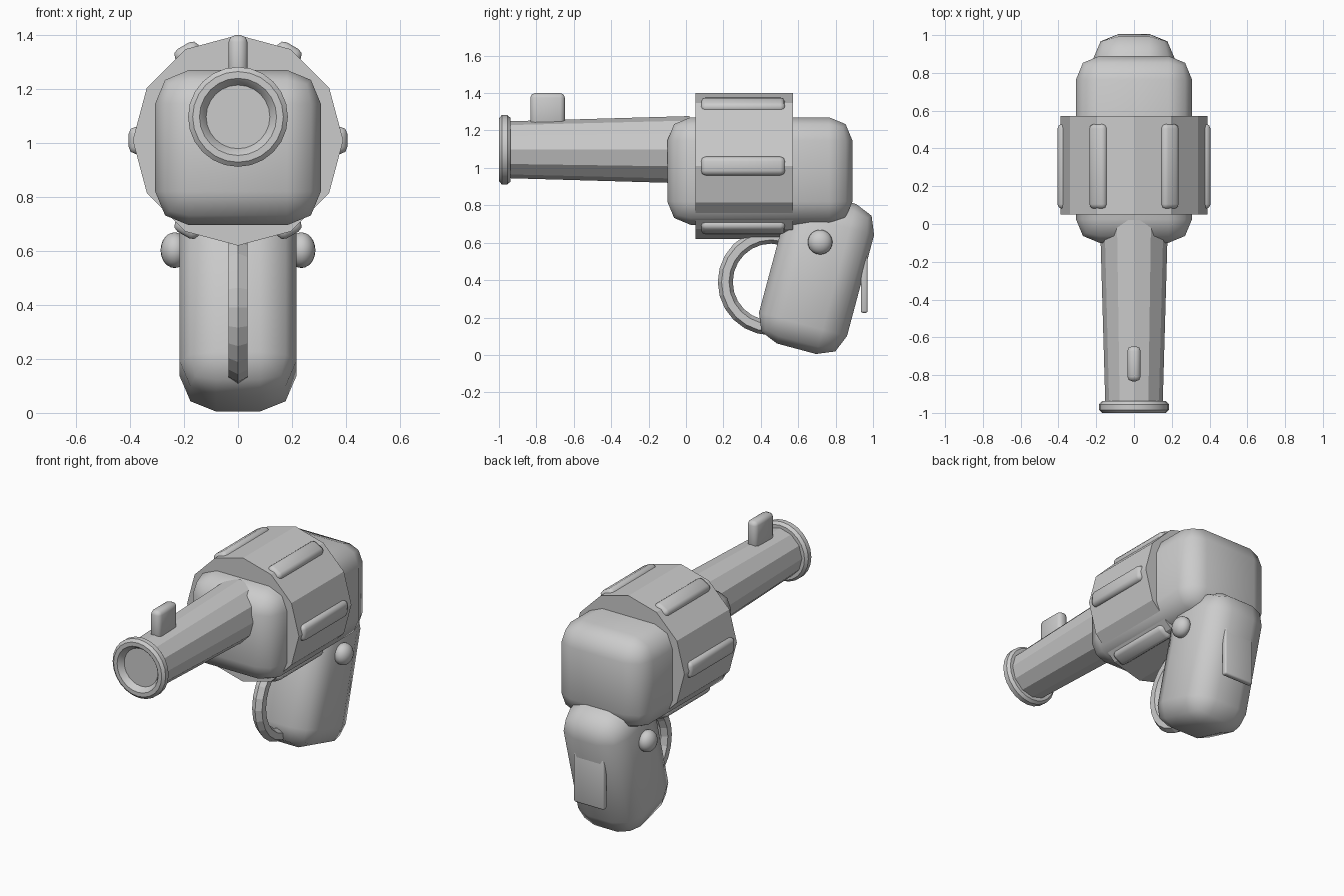
import bpy, bmesh
from math import radians, pi, sin, cos
from mathutils import Matrix, Vector

if "Cube" in bpy.data.objects:
    bpy.data.objects.remove(bpy.data.objects["Cube"])


def finish(name, bm, smooth=None):
    bmesh.ops.recalc_face_normals(bm, faces=bm.faces)
    me = bpy.data.meshes.new(name)
    bm.to_mesh(me)
    bm.free()
    ob = bpy.data.objects.new(name, me)
    bpy.context.collection.objects.link(ob)
    if smooth:
        bpy.ops.object.select_all(action='DESELECT')
        ob.select_set(True)
        bpy.context.view_layer.objects.active = ob
        bpy.ops.object.shade_smooth_by_angle(angle=radians(smooth))
    return ob


def rounded_box(name, size, loc, bevel, segs=2, rot=None, smooth=50):
    bm = bmesh.new()
    bmesh.ops.create_cube(bm, size=1)
    bmesh.ops.scale(bm, vec=size, verts=bm.verts)
    bmesh.ops.bevel(bm, geom=bm.edges[:], offset=bevel, segments=segs,
                    profile=0.5, affect='EDGES')
    bm.transform(Matrix.Translation(loc) @ (rot or Matrix()))
    return finish(name, bm, smooth)


def lathe_y(name, profile, sides, zc, smooth=None):
    """Spin (y, radius) points about a line along y; the ends are capped."""
    bm = bmesh.new()
    rings = []
    for y, r in profile:
        rings.append([bm.verts.new((r * cos(2 * pi * i / sides), y,
                                    zc + r * sin(2 * pi * i / sides)))
                      for i in range(sides)])
    for a, b in zip(rings, rings[1:]):
        for i in range(sides):
            j = (i + 1) % sides
            bm.faces.new((a[i], a[j], b[j], b[i]))
    bm.faces.new(rings[0])
    bm.faces.new(rings[-1])
    return finish(name, bm, smooth)


# Frame body
rounded_box("body", (0.614, 0.99, 0.575), (0, 0.395, 0.983), 0.125)

# Barrel, muzzle ring with shallow recess, and front sight
lathe_y("barrel", [(-0.95, 0.152), (0.02, 0.18)], 12, 1.097)
lathe_y("muzzle_ring", [(-0.965, 0.118), (-0.99, 0.133), (-1.0, 0.143),
                        (-1.0, 0.168), (-0.985, 0.185), (-0.955, 0.185),
                        (-0.938, 0.17), (-0.938, 0.13)], 24, 1.097, 30)
rounded_box("front_sight", (0.07, 0.185, 0.18), (0, -0.74, 1.31), 0.025)

# Revolving drum with six ribs
DRUM_Z = 1.01
lathe_y("drum", [(0.05, 0.39), (0.573, 0.39)], 12, DRUM_Z)
for k in range(6):
    a = k * pi / 3
    pos = Vector((0.365 * cos(a), 0.305, DRUM_Z + 0.365 * sin(a)))
    rounded_box(f"drum_rib_{k + 1}", (0.08, 0.45, 0.10), pos, 0.025,
                rot=Matrix.Rotation(-a, 4, 'Y'))

# Tilted grip
rounded_box("grip", (0.432, 0.487, 0.83), (0, 0.698, 0.434), 0.135,
            rot=Matrix.Rotation(radians(-15), 4, 'X'))

# Trigger guard hoop
bm = bmesh.new()
MAJ, MIN, R, r = 24, 6, 0.245, 0.04
hoop = []
for i in range(MAJ):
    a = 2 * pi * i / MAJ
    hoop.append([])
    for j in range(MIN):
        b = 2 * pi * j / MIN
        d = R + r * cos(b)
        hoop[-1].append(bm.verts.new((r * sin(b), 0.455 + d * cos(a),
                                      0.39 + d * sin(a))))
for i in range(MAJ):
    p, q = hoop[i], hoop[(i + 1) % MAJ]
    for j in range(MIN):
        n = (j + 1) % MIN
        bm.faces.new((p[j], p[n], q[n], q[j]))
finish("trigger_guard", bm)

# Grip screws on both sides
for side, s in (("left", -1), ("right", 1)):
    bm = bmesh.new()
    bmesh.ops.create_uvsphere(bm, u_segments=20, v_segments=12, radius=1)
    bm.transform(Matrix.Translation((s * 0.235, 0.717, 0.603))
                 @ Matrix.Diagonal((0.052, 0.066, 0.066, 1)))
    finish(f"grip_screw_{side}", bm, 40)

# Plate on the back of the grip
rounded_box("back_plate", (0.21, 0.036, 0.39), (0, 0.953, 0.42), 0.01)
